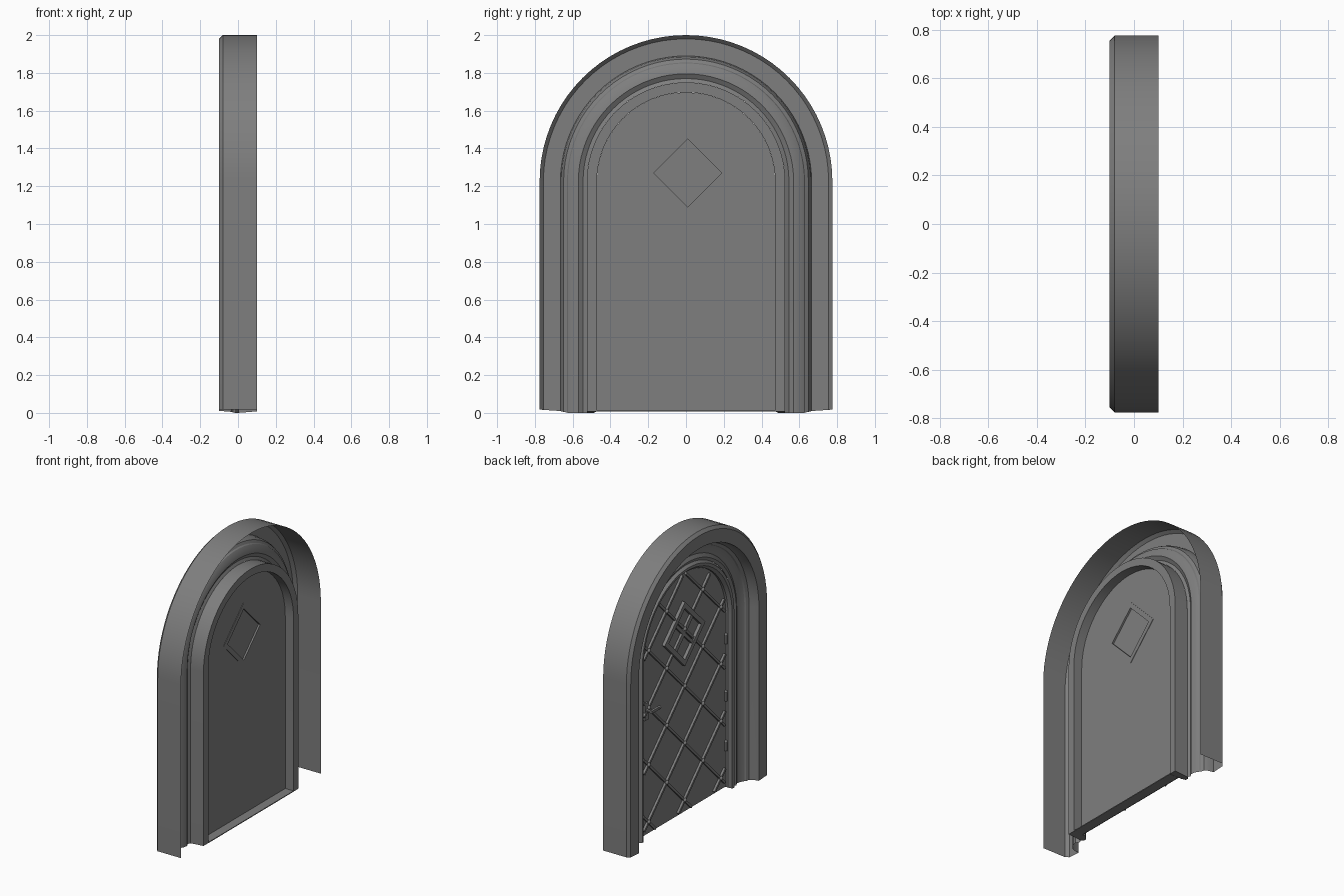
import bpy, bmesh, math
from mathutils import Vector, Matrix

cube = bpy.data.objects.get("Cube")
if cube:
    bpy.data.objects.remove(cube, do_unlink=True)

SPRING = 1.225      # height where the arch starts
DOOR_R = 0.472      # half width of the door opening
WIN_Y, WIN_Z = 0.01, 1.27

grey = bpy.data.materials.new("stone_grey")
grey.use_nodes = True
colour = (0.21, 0.21, 0.21, 1)
grey.diffuse_color = colour
grey.node_tree.nodes["Principled BSDF"].inputs["Base Color"].default_value = colour


def finish(name, bm, smooth=False, fix=True):
    if fix:
        bmesh.ops.recalc_face_normals(bm, faces=bm.faces[:])
    mesh = bpy.data.meshes.new(name)
    bm.to_mesh(mesh)
    bm.free()
    ob = bpy.data.objects.new(name, mesh)
    bpy.context.collection.objects.link(ob)
    mesh.materials.append(grey)
    if smooth:
        bpy.ops.object.select_all(action='DESELECT')
        ob.select_set(True)
        bpy.context.view_layer.objects.active = ob
        bpy.ops.object.shade_smooth_by_angle(angle=math.radians(30))
    return ob


def arch(r, foot, segs):
    """Outline (y, z) from the left foot over the arch to the right foot."""
    pts = [(r, foot)]
    for i in range(segs + 1):
        a = math.pi * i / segs
        pts.append((r * math.cos(a), SPRING + r * math.sin(a)))
    return pts + [(-r, foot)]


def sweep_arch(name, profile, segs=40, closed=False):
    """Sweep a profile of (x, radius, foot height) along the arch."""
    bm = bmesh.new()
    rows = [[bm.verts.new((x, y, z)) for y, z in arch(r, foot, segs)]
            for x, r, foot in profile]
    pairs = list(zip(rows, rows[1:]))
    if closed:
        pairs.append((rows[-1], rows[0]))
    for a, b in pairs:
        for j in range(len(a) - 1):
            bm.faces.new((a[j], b[j], b[j + 1], a[j + 1]))
    if closed:
        bm.faces.new([row[0] for row in rows])
        bm.faces.new([row[-1] for row in rows])
    return finish(name, bm, True, closed)


def prism(name, outline, x0, x1):
    """Extrude a (y, z) outline between two x positions."""
    bm = bmesh.new()
    face = bm.faces.new([bm.verts.new((x0, y, z)) for y, z in outline])
    ext = bmesh.ops.extrude_face_region(bm, geom=[face])["geom"]
    bmesh.ops.translate(bm, vec=(x1 - x0, 0, 0),
                        verts=[v for v in ext if isinstance(v, bmesh.types.BMVert)])
    return finish(name, bm)


def diamond(h):
    return [(WIN_Y + h, WIN_Z), (WIN_Y, WIN_Z + h), (WIN_Y - h, WIN_Z), (WIN_Y, WIN_Z - h)]


def add_bar(bm, a, b, width, depth):
    """Box bar between two points lying in a plane of constant x."""
    a, b = Vector(a), Vector(b)
    d = b - a
    turn = Matrix.Rotation(math.atan2(d.z, d.y), 4, 'X')
    m = Matrix.Translation((a + b) / 2) @ turn @ Matrix.Diagonal((depth, d.length, width, 1))
    bmesh.ops.create_cube(bm, size=1, matrix=m)


def add_ball(bm, pos, r):
    bmesh.ops.create_icosphere(bm, subdivisions=2, radius=r, matrix=Matrix.Translation(pos))


# Outer surround: hollow shell with chamfered front and stepped moulding
sweep_arch("arch_surround", [
    (0.1, 0.775, 0.018), (-0.08, 0.775, 0.018), (-0.1, 0.755, 0.016),
    (-0.1, 0.665, 0.01), (-0.06, 0.66, 0.008), (-0.035, 0.648, 0.005),
    (-0.025, 0.63, 0.002), (-0.015, 0.625, 0), (0.0, 0.60, 0), (0.005, 0.57, 0),
    (-0.01, 0.545, 0), (0.0, 0.525, 0)])

# Inner door frame
sweep_arch("door_frame", [
    (0.1, 0.525, 0.008), (0.0, 0.525, 0), (-0.018, 0.51, 0), (-0.015, 0.49, 0),
    (0.005, DOOR_R, 0.008), (0.1, DOOR_R, 0.008)], 32, True)
sill = bmesh.new()
add_bar(sill, (0.065, -DOOR_R, 0.01), (0.065, DOOR_R, 0.01), 0.006, 0.07)
finish("sill", sill)

# Door leaf with a diamond opening
leaf = prism("door_leaf", arch(DOOR_R, 0.012, 24), 0.022, 0.036)
cutter = prism("window_cutter", diamond(0.18), -0.1, 0.2)
cutter.hide_render = True
cutter.hide_viewport = True
cut = leaf.modifiers.new("window_opening", 'BOOLEAN')
cut.object = cutter
cut.operation = 'DIFFERENCE'
cut.solver = 'EXACT'

# Diamond window: frame, pane and glazing bars
bm = bmesh.new()
rings = [[bm.verts.new((x, y, z)) for y, z in diamond(h)]
         for x, h in ((0.0, 0.225), (0.039, 0.225), (0.039, 0.18), (0.0, 0.18))]
for i in range(4):
    a, b = rings[i], rings[(i + 1) % 4]
    for j in range(4):
        k = (j + 1) % 4
        bm.faces.new((a[j], a[k], b[k], b[j]))
finish("window_frame", bm)
prism("window_pane", diamond(0.181), 0.022, 0.027)
bm = bmesh.new()
for s in (1, -1):
    add_bar(bm, (0.015, WIN_Y - 0.09, WIN_Z - s * 0.09),
            (0.015, WIN_Y + 0.09, WIN_Z + s * 0.09), 0.022, 0.02)
finish("window_bars", bm)


def inside(y, z):
    r = DOOR_R - 0.012
    return abs(y) < r and z > 0.02 and (z < SPRING or math.hypot(y, z - SPRING) < r)


# Diagonal lattice on the door, clipped to the arch, with studs at crossings
STEP, BASE = 0.2, 0.1
bm = bmesh.new()
for s in (1, -1):
    for n in range(-2, 10):
        z0 = BASE + 2 * STEP * n
        run = [(y, z0 + s * y) for y in (i * 0.01 - 0.47 for i in range(95))
               if inside(y, z0 + s * y)]
        if len(run) > 4:
            x = 0.015 + 0.002 * s
            add_bar(bm, (x, *run[0]), (x, *run[-1]), 0.016, 0.016)
finish("door_lattice", bm)
bm = bmesh.new()
for i in range(-2, 3):
    for k in range(10):
        y, z = i * STEP, BASE + k * STEP
        if (i + k) % 2 == 0 and inside(y, z):
            add_ball(bm, (0.01, y, z), 0.015)
finish("lattice_studs", bm, True)

# Handle on one side, hinges on the other
bm = bmesh.new()
add_bar(bm, (0.016, 0.42, 0.82), (0.016, 0.42, 0.94), 0.035, 0.012)
bmesh.ops.create_cone(bm, cap_ends=True, segments=12, radius1=0.009, radius2=0.009, depth=0.05,
                      matrix=Matrix.Translation((-0.005, 0.42, 0.89)) @ Matrix.Rotation(math.pi / 2, 4, 'Y'))
add_bar(bm, (-0.03, 0.43, 0.89), (-0.03, 0.34, 0.89), 0.018, 0.016)
add_ball(bm, (-0.03, 0.34, 0.89), 0.014)
finish("door_handle", bm, True)
bm = bmesh.new()
for z in (0.3, 0.65, 1.05):
    bmesh.ops.create_cone(bm, cap_ends=True, segments=12, radius1=0.01, radius2=0.01, depth=0.06,
                          matrix=Matrix.Translation((0.012, -0.46, z)))
    add_ball(bm, (0.012, -0.46, z + 0.034), 0.01)
finish("hinges", bm, True)
